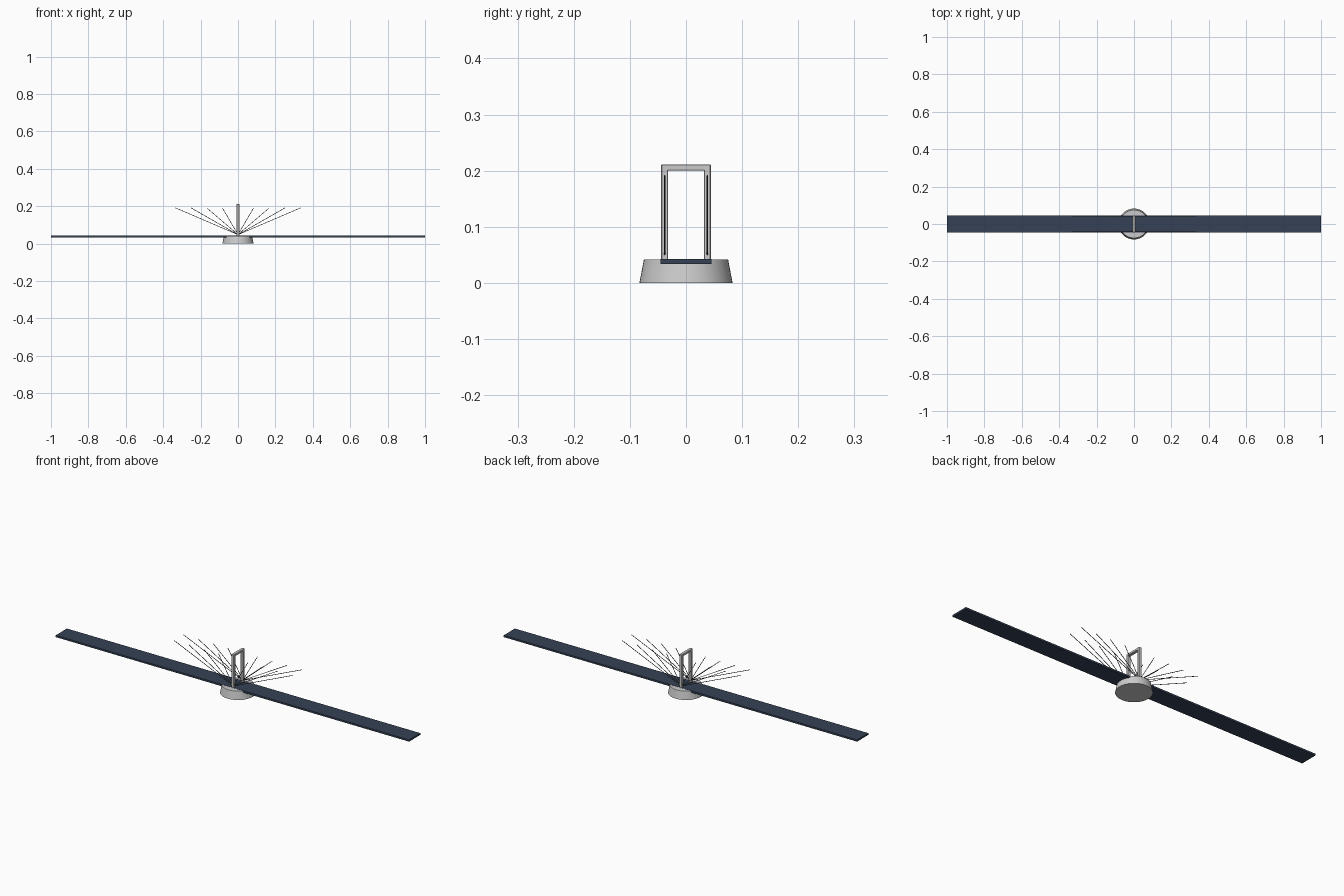
import bpy, math
from mathutils import Vector

if "Cube" in bpy.data.objects:
    bpy.data.objects.remove(bpy.data.objects["Cube"])


def material(name, color):
    m = bpy.data.materials.new(name)
    m.diffuse_color = (*color, 1)
    m.use_nodes = True
    m.node_tree.nodes["Principled BSDF"].inputs["Base Color"].default_value = m.diffuse_color
    return m


slate = material("deck_slate", (0.035, 0.053, 0.09))
dark = material("cable_grey", (0.09, 0.1, 0.12))


def box(name, x, y, z, mat=None, bevel=0):
    """Box from (min, max) ranges on each axis."""
    bpy.ops.mesh.primitive_cube_add(size=1, location=[sum(r) / 2 for r in (x, y, z)])
    o = bpy.context.object
    o.name = name
    o.scale = [r[1] - r[0] for r in (x, y, z)]
    bpy.ops.object.transform_apply(location=False, rotation=False, scale=True)
    if mat:
        o.data.materials.append(mat)
    if bevel:
        b = o.modifiers.new("bevel", 'BEVEL')
        b.width, b.segments = bevel, 1
    return o


def cable(name, a, b, radius):
    """Thin round stay between two points."""
    a, b = Vector(a), Vector(b)
    d = b - a
    bpy.ops.mesh.primitive_cylinder_add(vertices=8, radius=radius, depth=d.length,
                                        location=(a + b) / 2,
                                        rotation=d.to_track_quat('Z', 'Y').to_euler())
    o = bpy.context.object
    o.name = name
    o.data.materials.append(dark)
    bpy.ops.object.shade_smooth_by_angle(angle=math.radians(50))


# Tapered round pier
bpy.ops.mesh.primitive_cone_add(vertices=48, radius1=0.083, radius2=0.075,
                                depth=0.042, location=(0, 0, 0.021))
bpy.context.object.name = "pier"
bpy.ops.object.shade_smooth_by_angle(angle=math.radians(40))

# Long road deck
box("deck", (-1, 1), (-0.0455, 0.0455), (0.0335, 0.0425), slate)

# Portal tower: two legs and a cross beam
for side, s in (("front", -1), ("back", 1)):
    y = s * 0.038
    box(side + "_tower_leg", (-0.0075, 0.0075), (y - 0.0062, y + 0.0062),
        (0.036, 0.21), bevel=0.001)
    # Stays fan up and outward from the foot of each leg
    for i in range(1, 5):
        for end, e in (("left", -1), ("right", 1)):
            cable(f"{side}_{end}_cable_{i}", (0, y, 0.048), (e * i * 0.0835, y, 0.191), 0.0014)
box("tower_cross_beam", (-0.0075, 0.0075), (-0.0442, 0.0442), (0.2, 0.2108), bevel=0.001)
